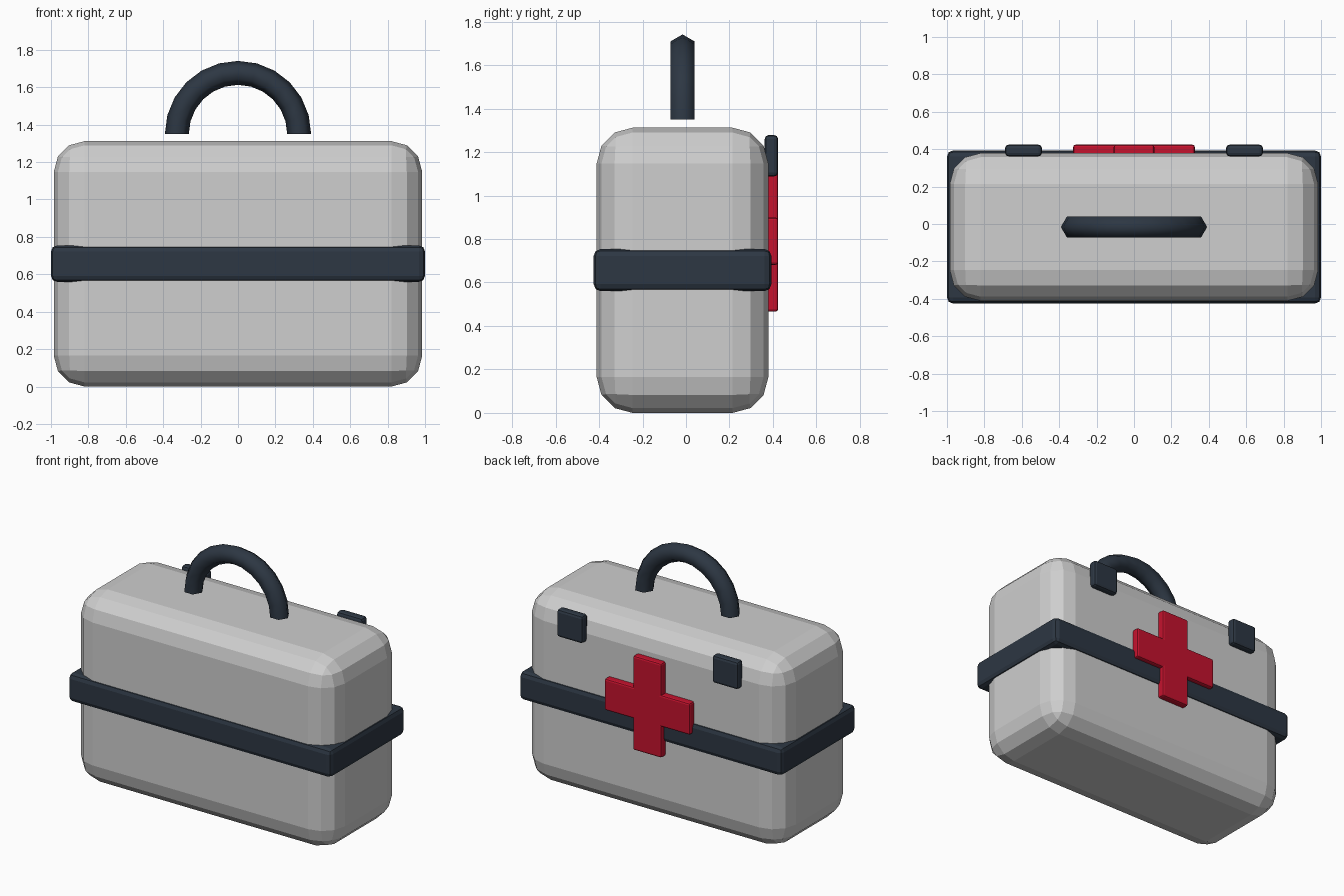
import bpy, bmesh, math

if "Cube" in bpy.data.objects:
    bpy.data.objects.remove(bpy.data.objects["Cube"])


def material(name, rgb):
    m = bpy.data.materials.new(name)
    m.diffuse_color = (*rgb, 1.0)
    m.use_nodes = True
    m.node_tree.nodes["Principled BSDF"].inputs["Base Color"].default_value = m.diffuse_color
    return m


GREY = material("light_grey", (0.62, 0.62, 0.62))
DARK = material("dark_slate", (0.026, 0.038, 0.056))
RED = material("medical_red", (0.56, 0.006, 0.027))
CY = -0.016  # depth centre of the case


def finish(bm, name, mat):
    bmesh.ops.recalc_face_normals(bm, faces=bm.faces)
    me = bpy.data.meshes.new(name)
    bm.to_mesh(me)
    bm.free()
    me.materials.append(mat)
    ob = bpy.data.objects.new(name, me)
    bpy.context.collection.objects.link(ob)
    return ob


def box(name, centre, size, bevel, segments, mat):
    """Axis-aligned box with rounded edges."""
    bm = bmesh.new()
    bmesh.ops.create_cube(bm, size=1)
    for v in bm.verts:
        v.co = [c + p * s for c, p, s in zip(centre, v.co, size)]
    bmesh.ops.bevel(bm, geom=bm.edges[:], offset=bevel, segments=segments,
                    profile=0.5, affect='EDGES')
    return finish(bm, name, mat)


# Case body and the band around its middle
box("case_body", (0, CY, 0.656), (1.97, 0.79, 1.312), 0.165, 3, GREY)
box("middle_band", (0, CY, 0.657), (2.0, 0.818, 0.194), 0.032, 2, DARK)

# Red cross on the back
box("cross_upright", (0, 0.394, 0.79), (0.217, 0.06, 0.648), 0.012, 2, RED)
box("cross_bar", (0, 0.394, 0.79), (0.65, 0.06, 0.217), 0.012, 2, RED)

# Latches
for side, x in (("left", -0.591), ("right", 0.591)):
    box(side + "_latch", (x, 0.393, 1.183), (0.197, 0.062, 0.19), 0.018, 2, DARK)

# Handle: half ring with a six-sided section
R, r, steps, sides = 0.327, 0.064, 12, 6
bm = bmesh.new()
rings = []
for i in range(steps + 1):
    a = math.pi * i / steps
    ring = []
    for j in range(sides):
        b = math.tau * j / sides
        d = R + r * math.cos(b)
        ring.append(bm.verts.new((d * math.cos(a), CY + r * math.sin(b),
                                  1.35 + d * math.sin(a))))
    rings.append(ring)
for p, q in zip(rings, rings[1:]):
    for j in range(sides):
        k = (j + 1) % sides
        bm.faces.new((p[j], p[k], q[k], q[j])).smooth = True
bm.faces.new(rings[0])
bm.faces.new(rings[-1])
finish(bm, "carry_handle", DARK)
